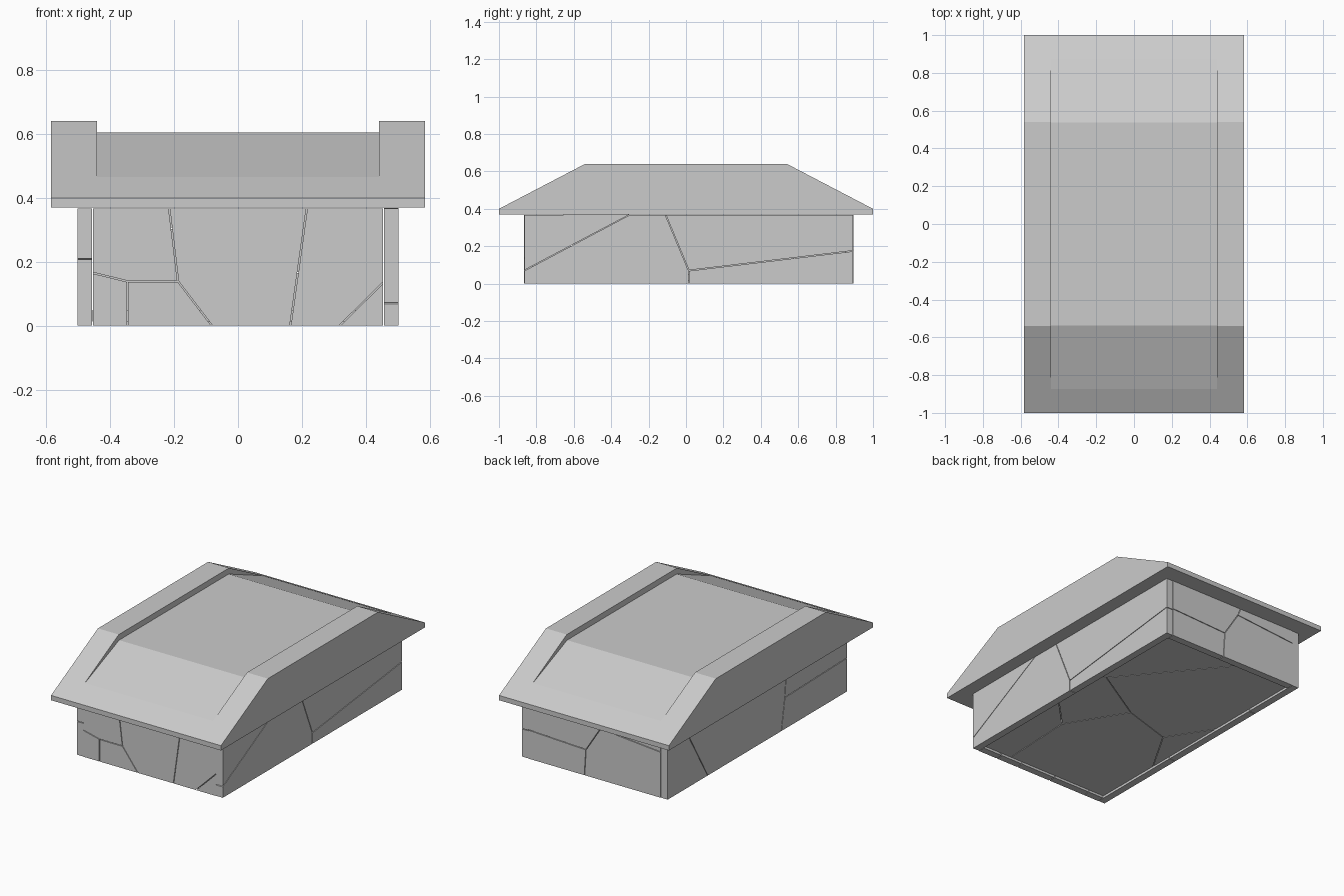
import bpy, bmesh
from mathutils import Vector

if "Cube" in bpy.data.objects:
    bpy.data.objects.remove(bpy.data.objects["Cube"])

X, YF, YB, T, H = 0.5, -0.865, 0.895, 0.045, 0.37   # box half width, ends, wall, height
XI = X - T
GAP = 0.002


def add_prism(bm, poly, axis, lo, hi):
    """Extrude a 2D polygon along an axis (0=x, 1=y, 2=z)."""
    def place(p, d):
        c = list(p)
        c.insert(axis, d)
        return c
    a = [bm.verts.new(place(p, lo)) for p in poly]
    b = [bm.verts.new(place(p, hi)) for p in poly]
    n = len(poly)
    bm.faces.new(a)
    bm.faces.new(b[::-1])
    for i in range(n):
        j = (i + 1) % n
        bm.faces.new((a[j], a[i], b[i], b[j]))


def shrink(poly, d):
    """Move every polygon edge inwards by d, opening a crack between pieces."""
    pts = [Vector(p) for p in poly]
    n = len(pts)
    area = sum(pts[i].x * pts[(i + 1) % n].y - pts[(i + 1) % n].x * pts[i].y for i in range(n))
    if area < 0:
        pts.reverse()
    out = []
    for i, p in enumerate(pts):
        e1 = (p - pts[i - 1]).normalized()
        e2 = (pts[(i + 1) % n] - p).normalized()
        n1, n2 = Vector((-e1.y, e1.x)), Vector((-e2.y, e2.x))
        out.append(p + (n1 + n2) * d / max(0.3, 1 + n1.dot(n2)))
    return out


def make(name, polys, axis, lo, hi, gap=0.0):
    bm = bmesh.new()
    for poly in polys:
        add_prism(bm, shrink(poly, gap) if gap else poly, axis, lo, hi)
    bmesh.ops.recalc_face_normals(bm, faces=bm.faces)
    me = bpy.data.meshes.new(name)
    bm.to_mesh(me)
    bm.free()
    ob = bpy.data.objects.new(name, me)
    bpy.context.collection.objects.link(ob)
    return ob


# Lid: roof profile across the full width, with a recessed panel on top
lid = make("lid", [[(-1, H), (1, H), (1, 0.4), (0.54, 0.64), (-0.54, 0.64), (-1, 0.4)]],
           0, -0.583, 0.583)
cutter = make("lid_recess_cutter",
              [[(-0.875, 0.464), (-0.537, 0.604), (0.537, 0.604), (0.875, 0.464),
                (0.6, 0.8), (-0.6, 0.8)]], 0, -0.44, 0.44)
cutter.hide_render = True
cutter.hide_set(True)
cut = lid.modifiers.new("recess", 'BOOLEAN')
cut.operation = 'DIFFERENCE'
cut.solver = 'EXACT'
cut.object = cutter

# Front wall, cracked into pieces (x, z)
a, b, c, d = (-XI, 0.167), (-0.345, 0.14), (-0.187, 0.14), (-0.215, H)
e, f, g, h, i = (-0.08, 0), (0.215, H), (0.163, 0), (XI, 0.138), (0.315, 0)
b0 = (-0.345, 0)
make("front_wall", [[a, b, c, d, (-XI, H)], [a, (-XI, 0), b0, b], [b, b0, e, c],
                    [c, e, g, f, d], [g, i, h, (XI, H), f], [i, (XI, 0), h]],
     1, YF, YF + T, GAP)

# Back wall (x, z)
m, n = (0.06, 0.163), (-0.04, 0.32)
l, r, t, k = (XI, 0.18), (-XI, 0.285), (-0.06, H), (0.07, 0)
make("back_wall", [[l, m, n, t, (XI, H)], [l, (XI, 0), k, m],
                   [m, k, (-XI, 0), r, n], [n, r, (-XI, H), t]],
     1, YB - T, YB, GAP)

# Right wall (y, z)
p, p0, q = (0.015, 0.07), (0.015, 0), (YB, 0.175)
s1, s2, s3 = (YF, 0.07), (-0.3, H), (-0.11, H)
make("right_wall", [[s1, s2, (YF, H)], [s1, (YF, 0), p0, p, s3, s2],
                    [p, q, (YB, H), s3], [p0, (YB, 0), q, p]],
     0, XI, X, GAP)

# Left wall (y, z)
u, u0, u1, v = (-0.255, 0.197), (-0.22, 0), (-0.27, H), (YF, 0.21)
w0, w1 = (0.5, 0), (0.72, H)
make("left_wall", [[v, u, u1, (YF, H)], [v, (YF, 0), u0, u],
                   [u, u0, w0, w1, u1], [w0, (YB, 0), (YB, H), w1]],
     0, -X, -XI, GAP)

# Floor slabs, slightly raised between the walls (x, y)
F0, F1 = YF + T, YB - T
p1, p2, p3, p4 = (0.27, -0.33), (0.05, 0.03), (0.42, 0.25), (-0.28, -0.07)
e1, e2, e3 = (XI, -0.14), (0.25, F0), (XI, 0.23)
e4, e5, e6 = (-XI, -0.37), (-XI, 0.2), (-0.08, F1)
make("floor", [[e1, p1, e2, (XI, F0)], [e1, e3, p3, p2, p1],
               [e2, p1, p2, p4, e4, (-XI, F0)], [p4, e5, e4],
               [p2, p3, e6, (-XI, F1), e5, p4], [p3, e3, (XI, F1), e6]],
     2, 0.015, 0.05, GAP)
